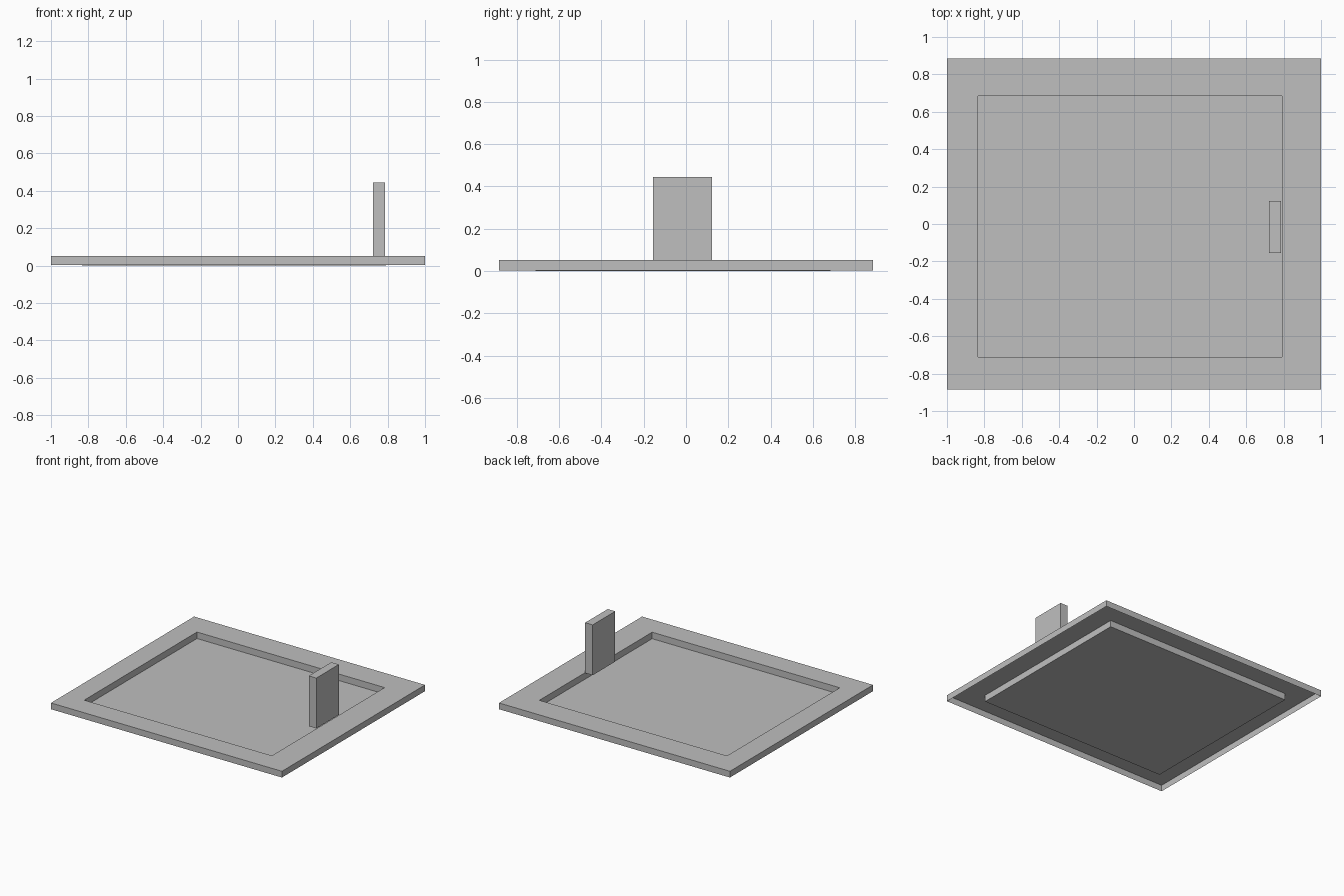
import bpy
import bmesh

cube = bpy.data.objects.get("Cube")
if cube:
    bpy.data.objects.remove(cube, do_unlink=True)

# Single plain grey finish
grey = bpy.data.materials.new("plain_grey")
grey.use_nodes = True
colour = (0.52, 0.52, 0.52, 1.0)
grey.diffuse_color = colour
grey.node_tree.nodes["Principled BSDF"].inputs["Base Color"].default_value = colour


def stacked_rings(name, rings, close_bottom=False):
    """Skin successive rectangles (x0, x1, y0, y1, z) and cap the last one."""
    bm = bmesh.new()
    loops = [[bm.verts.new(p) for p in
              ((x0, y0, z), (x1, y0, z), (x1, y1, z), (x0, y1, z))]
             for x0, x1, y0, y1, z in rings]
    for a, b in zip(loops, loops[1:]):
        for k in range(4):
            n = (k + 1) % 4
            bm.faces.new((a[k], a[n], b[n], b[k]))
    bm.faces.new(loops[-1])
    if close_bottom:
        bm.faces.new(loops[0][::-1])
    mesh = bpy.data.meshes.new(name)
    bm.to_mesh(mesh)
    bm.free()
    mesh.materials.append(grey)
    obj = bpy.data.objects.new(name, mesh)
    bpy.context.collection.objects.link(obj)
    return obj


TOP = 0.051
outer = (-1, 1, -0.885, 0.885)
recess = (-0.834, 0.791, -0.711, 0.684)
post = (0.722, 0.787, -0.156, 0.123)

# Thin open-bottomed tray: skirt, flat rim, recess walls and floor
stacked_rings("recessed_tray", [(*outer, 0.002), (*outer, TOP),
                                (*recess, TOP), (*recess, 0.0)])

# Upright block beside the rim
stacked_rings("upright_block", [(*post, TOP), (*post, 0.445)], close_bottom=True)
